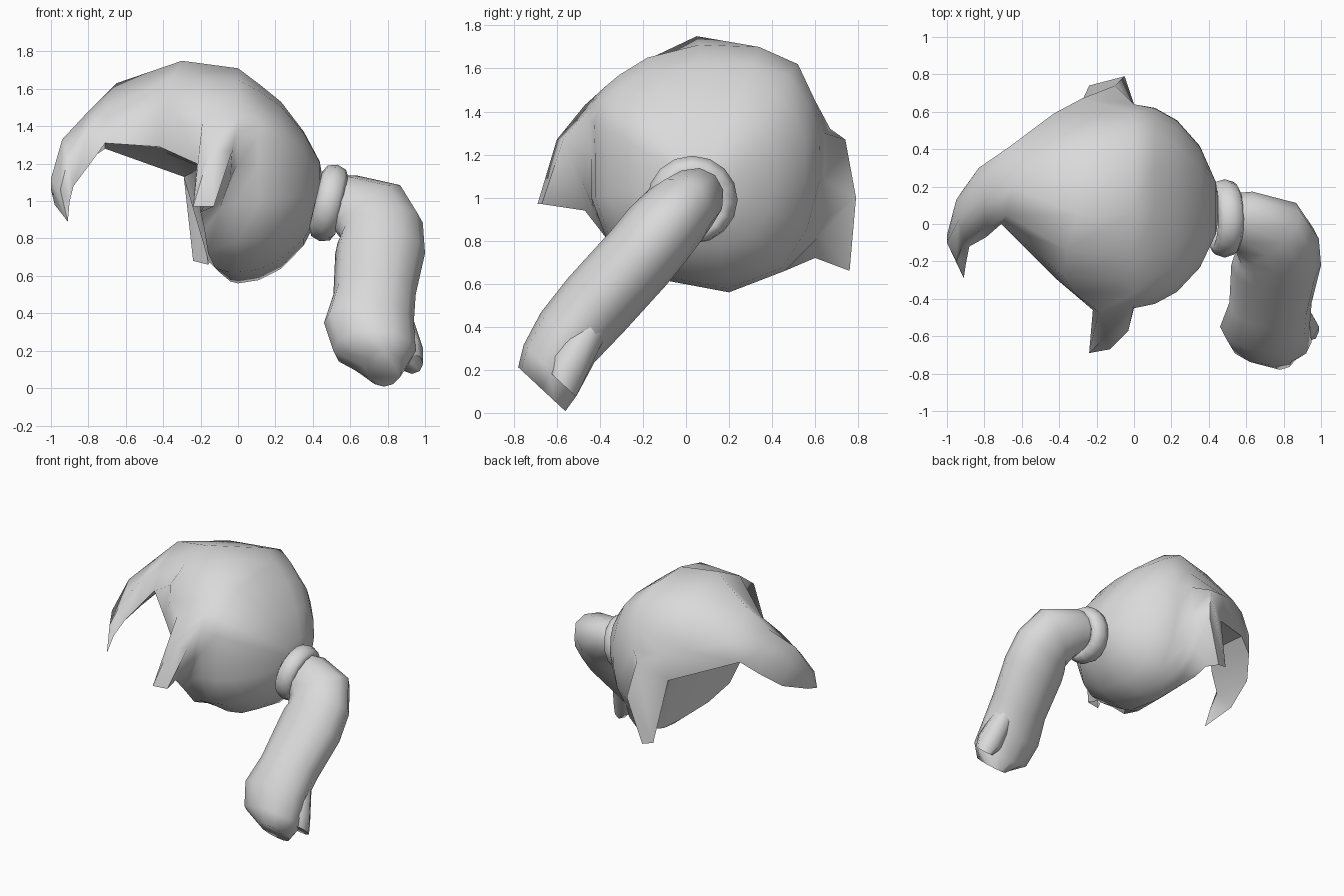
import bpy, bmesh, math
from mathutils import Vector

grey = bpy.data.materials.new("light_grey")
grey.diffuse_color = (0.7, 0.7, 0.7, 1)


def finish(obj, angle=60):
    obj.data.materials.append(grey)
    bpy.ops.object.select_all(action='DESELECT')
    obj.select_set(True)
    bpy.context.view_layer.objects.active = obj
    bpy.ops.object.shade_smooth_by_angle(angle=math.radians(angle))


def loft(name, strips, closed, cap=False, angle=60):
    """Skin each strip (list of equally long rows of points) and weld them."""
    bm = bmesh.new()
    for rows, loop in zip(strips, closed):
        vs = [[bm.verts.new(p) for p in r] for r in rows]
        n = len(rows[0])
        for a, b in zip(vs, vs[1:]):
            for i in range(n if loop else n - 1):
                j = (i + 1) % n
                bm.faces.new((a[i], a[j], b[j], b[i]))
        if cap:
            bm.faces.new(vs[0])
            bm.faces.new(vs[-1])
    bmesh.ops.remove_doubles(bm, verts=bm.verts, dist=0.0005)
    bmesh.ops.recalc_face_normals(bm, faces=bm.faces)
    me = bpy.data.meshes.new(name)
    bm.to_mesh(me)
    bm.free()
    obj = bpy.data.objects.new(name, me)
    bpy.context.collection.objects.link(obj)
    finish(obj, angle)


# Hair shell: meridians run from the tie over the widest ring (y, z) to the rim
widest = [
    (0.06, 1.71), (-0.18, 1.65), (-0.31, 1.57), (-0.37, 1.52), (-0.41, 1.47),
    (-0.43, 1.43), (-0.45, 1.36), (-0.44, 1.20), (-0.44, 1.00), (-0.36, 0.78),
    (-0.12, 0.62), (0.20, 0.56), (0.46, 0.66), (0.58, 0.85), (0.64, 1.08),
    (0.64, 1.30), (0.60, 1.45), (0.52, 1.62), (0.34, 1.70)]
# Point near the rim, then the rim itself
edges = [
    ((-0.30, 0.05, 1.75), (-0.65, 0.20, 1.63)),
    ((-0.36, -0.14, 1.66), (-0.68, 0.05, 1.50)),
    ((-0.38, -0.28, 1.55), (-0.71, 0.00, 1.31)),
    ((-0.32, -0.37, 1.47), (-0.42, -0.29, 1.29)),
    ((-0.19, -0.47, 1.43), (-0.22, -0.46, 1.20)),
    ((-0.15, -0.60, 1.27), (-0.24, -0.69, 0.97)),
    ((-0.03, -0.57, 1.27), (-0.13, -0.67, 0.97)),
    ((-0.04, -0.50, 1.12), (-0.20, -0.47, 0.94)),
    ((-0.10, -0.43, 0.95), (-0.18, -0.40, 0.85)),
    ((-0.08, -0.33, 0.76), (-0.16, -0.30, 0.72)),
    ((-0.05, -0.10, 0.62), (-0.12, -0.10, 0.64)),
    ((-0.04, 0.20, 0.57), (-0.10, 0.20, 0.62)),
    ((-0.07, 0.46, 0.66), (-0.16, 0.50, 0.68)),
    ((-0.06, 0.62, 0.82), (-0.17, 0.60, 0.72)),
    ((-0.05, 0.79, 1.00), (-0.16, 0.76, 0.66)),
    ((-0.10, 0.74, 1.27), (-0.24, 0.74, 0.68)),
    ((-0.28, 0.67, 1.32), (-0.29, 0.63, 1.13)),
    ((-0.43, 0.59, 1.38), (-0.71, 0.36, 1.28)),
    ((-0.35, 0.40, 1.64), (-0.67, 0.41, 1.44)),
]
py, pz = 0.08, 1.07
rows = []
for deg, flat in ((90, 0), (72, 0.22), (50, 0.47), (30, 0.72), (14, 0.87)):
    c, s = math.cos(math.radians(deg)) ** 1.15, math.sin(math.radians(deg))
    row = []
    for y, z in widest:
        t = max(0, (z - pz) / 0.64) ** 3        # flatter slope at the crown
        k = c + (flat - c) * t
        row.append((0.46 * s, py + (y - py) * k, pz + (z - pz) * k))
    rows.append(row)
rows.append([(0.0, y, z) for y, z in widest])
rows.append([m for m, e in edges])
rim = [e for m, e in edges]
rows.append(rim)

# Fringe: grows out of the rim to a curved tip, closed underneath
tip = (-0.91, -0.29, 0.89)
fringe = [
    [rim[i] for i in (17, 18, 0, 1, 2)],
    [(-0.83, 0.30, 1.20), (-0.83, 0.30, 1.36), (-0.80, 0.15, 1.48), (-0.80, -0.02, 1.38), (-0.79, -0.07, 1.20)],
    [(-0.93, 0.16, 1.08), (-0.95, 0.13, 1.22), (-0.94, 0.02, 1.33), (-0.91, -0.10, 1.22), (-0.88, -0.12, 1.08)],
    [(-0.98, -0.08, 0.98), (-1.00, -0.06, 1.06), (-1.00, -0.10, 1.12), (-0.95, -0.20, 1.06), (-0.90, -0.22, 1.00)],
    [tip] * 5,
]
loft("hair_shell", [rows, fringe], [True, True], angle=75)

# Underside: dish between the rims, leaving the side locks free
ring = [rim[i] for i in (2, 3, 4, 7, 8, 9, 10, 11, 12, 13, 16, 17)]
mid = Vector((-0.15, 0.10, 1.16))
loft("underside", [[ring, [Vector(p).lerp(mid, 0.5) + Vector((0.04, 0, 0.04)) for p in ring],
                    [mid] * len(ring)]], [True])

# Ponytail: rings turn from the x axis into the falling direction
down = Vector((0, -0.68, -0.73)).normalized()
side = Vector((0, 0.73, -0.68)).normalized()


def tube(name, rings, sides=12):
    out = []
    for x, y, z, turn, w, t in rings:
        a = math.radians(turn)
        n = Vector((math.cos(a), 0, 0)) + down * math.sin(a)
        u = n.cross(side)
        out.append([Vector((x, y, z)) + u * w * math.cos(k) + side * t * math.sin(k)
                    for k in (2 * math.pi * i / sides for i in range(sides))])
    loft(name, [out], [True], cap=True)


tube("ponytail", [
    (0.50, 0.03, 1.00, 0, 0.14, 0.13),
    (0.59, 0.01, 0.97, 15, 0.19, 0.15),
    (0.72, -0.05, 0.92, 45, 0.24, 0.17),
    (0.76, -0.13, 0.83, 72, 0.24, 0.18),
    (0.76, -0.22, 0.72, 90, 0.24, 0.18),
    (0.73, -0.42, 0.50, 90, 0.22, 0.18),
    (0.70, -0.55, 0.35, 90, 0.24, 0.17),
    (0.73, -0.63, 0.20, 90, 0.22, 0.17),
    (0.78, -0.67, 0.11, 90, 0.10, 0.15),
])
tube("ponytail_lock", [
    (0.84, -0.43, 0.42, 90, 0.08, 0.08),
    (0.89, -0.55, 0.21, 90, 0.10, 0.10),
    (0.93, -0.57, 0.13, 90, 0.06, 0.08),
], 8)

# Hair tie
bpy.ops.mesh.primitive_torus_add(
    location=(0.485, 0.03, 0.99), rotation=(0, math.radians(103), 0),
    major_radius=0.155, minor_radius=0.055, major_segments=16, minor_segments=8)
tie = bpy.context.object
tie.name = "hair_tie"
tie.scale.z = 1.3
finish(tie)
